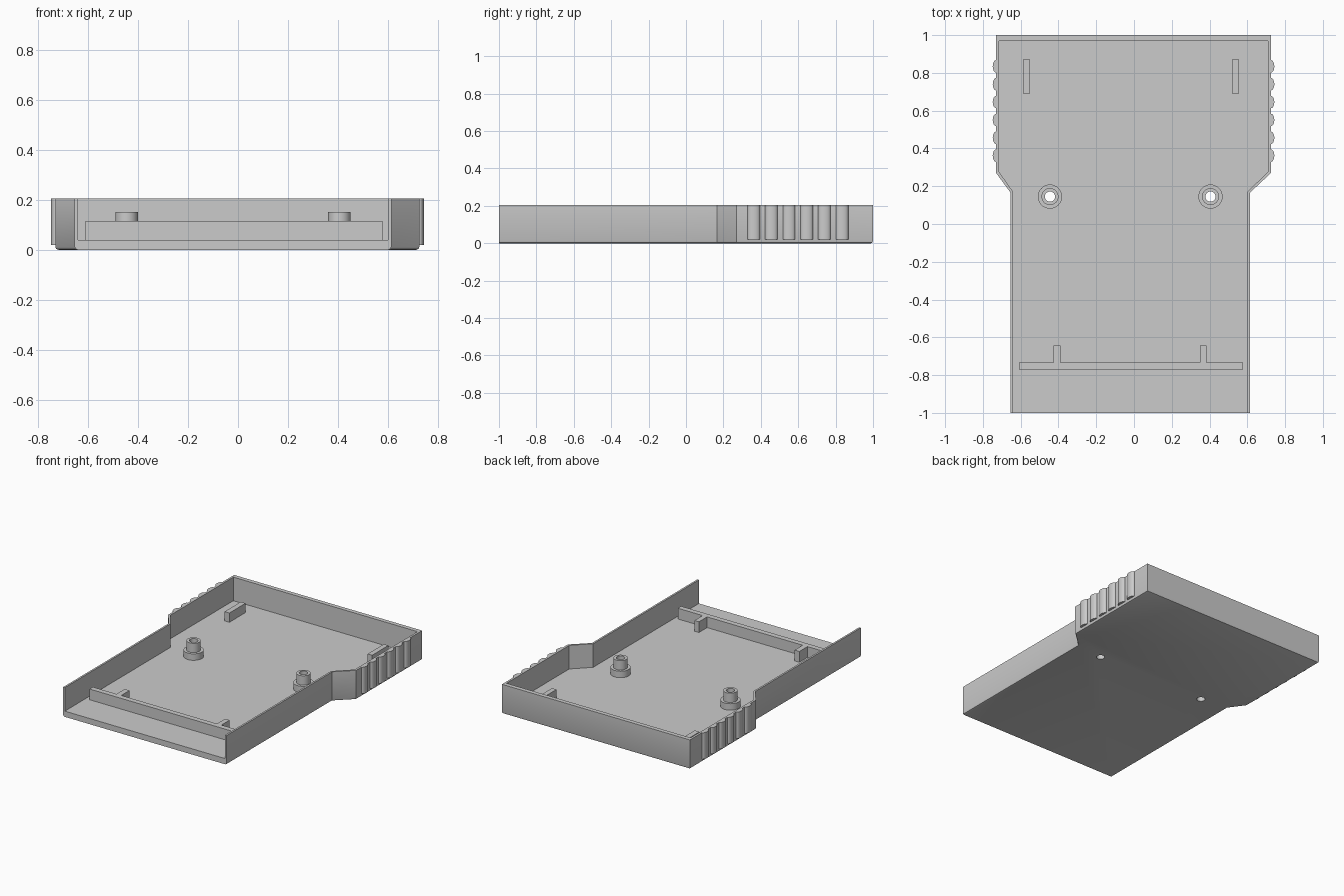
import bpy
import bmesh
import math

cube = bpy.data.objects.get("Cube")
if cube:
    bpy.data.objects.remove(cube, do_unlink=True)

FLOOR, TOP = 0.04, 0.205
BOSSES = {"left": (0.405, 0.145), "right": (-0.445, 0.145)}

grey = bpy.data.materials.new("grey plastic")
grey.use_nodes = True
colour = (0.6, 0.6, 0.6, 1)
grey.diffuse_color = colour
grey.node_tree.nodes["Principled BSDF"].inputs["Base Color"].default_value = colour


def finish(name, bm):
    bmesh.ops.recalc_face_normals(bm, faces=bm.faces)
    mesh = bpy.data.meshes.new(name)
    bm.to_mesh(mesh)
    bm.free()
    mesh.materials.append(grey)
    obj = bpy.data.objects.new(name, mesh)
    bpy.context.collection.objects.link(obj)
    return obj


def smooth(obj):
    bpy.ops.object.select_all(action="DESELECT")
    obj.select_set(True)
    bpy.context.view_layer.objects.active = obj
    bpy.ops.object.shade_smooth_by_angle(angle=math.radians(35))


def prism(name, outline, z0, z1, bevel=0):
    """Extrude an outline upward, optionally chamfering its bottom rim except at the open front."""
    bm = bmesh.new()
    base = bm.faces.new([bm.verts.new((x, y, z0)) for x, y in outline])
    rim = list(base.edges)
    top = bmesh.ops.extrude_face_region(bm, geom=[base], use_keep_orig=True)["geom"]
    verts = [v for v in top if isinstance(v, bmesh.types.BMVert)]
    bmesh.ops.translate(bm, verts=verts, vec=(0, 0, z1 - z0))
    if bevel:
        edges = [e for e in rim if any(v.co.y > -0.99 for v in e.verts)]
        bmesh.ops.bevel(bm, geom=edges, offset=bevel, segments=2,
                        profile=0.5, affect="EDGES")
    return finish(name, bm)


def box(name, x0, x1, y0, y1, z1):
    return prism(name, [(x0, y0), (x1, y0), (x1, y1), (x0, y1)], FLOOR - 0.005, z1)


def circle(cx, cy, r, n=32):
    return [(cx + r * math.cos(math.tau * i / n), cy + r * math.sin(math.tau * i / n))
            for i in range(n)]


def cut(target, cutter):
    mod = target.modifiers.new("cut", "BOOLEAN")
    mod.operation = "DIFFERENCE"
    mod.solver = "EXACT"
    mod.object = cutter
    bpy.context.view_layer.objects.active = target
    bpy.ops.object.modifier_apply(modifier=mod.name)
    bpy.data.objects.remove(cutter, do_unlink=True)


# Open-fronted tray with a wide rear section and a narrower neck
tray = prism("tray", [(-0.653, -1), (0.613, -1), (0.613, 0.165), (0.725, 0.27),
                      (0.725, 1), (-0.73, 1), (-0.73, 0.27), (-0.653, 0.165)],
             0, TOP, bevel=0.012)
cut(tray, prism("cavity", [(-0.64, -1.1), (0.6, -1.1), (0.6, 0.17), (0.71, 0.277),
                           (0.71, 0.97), (-0.715, 0.97), (-0.715, 0.277), (-0.64, 0.17)],
                FLOOR, 0.3))
for x, y in BOSSES.values():
    cut(tray, prism("screw_hole", circle(x, y, 0.027), -0.1, 0.3))
smooth(tray)

# Stepped hollow screw bosses, lathed around their axis
for side, (x, y) in BOSSES.items():
    bm = bmesh.new()
    profile = [(0.027, FLOOR), (0.064, FLOOR), (0.064, 0.085),
               (0.045, 0.085), (0.045, 0.15), (0.027, 0.15)]
    pts = [bm.verts.new((x + r, y, z)) for r, z in profile]
    edges = [bm.edges.new((pts[i], pts[(i + 1) % len(pts)])) for i in range(len(pts))]
    bmesh.ops.spin(bm, geom=pts + edges, cent=(x, y, 0), axis=(0, 0, 1),
                   angle=math.tau, steps=32)
    bmesh.ops.remove_doubles(bm, verts=bm.verts, dist=0.0001)
    smooth(finish(side + "_screw_boss", bm))

# Front cross rib with two short braces behind it
box("cross_rib", -0.61, 0.577, -0.77, -0.733, 0.115)
box("right_rib_brace", -0.427, -0.39, -0.735, -0.643, 0.115)
box("left_rib_brace", 0.35, 0.385, -0.735, -0.643, 0.115)

# Rear support blocks
box("right_rear_block", -0.587, -0.55, 0.69, 0.87, 0.105)
box("left_rear_block", 0.52, 0.555, 0.69, 0.87, 0.105)

# Rounded grip ridges on both sides of the rear section
for side, wall, sign in (("left", 0.725, 1), ("right", -0.73, -1)):
    for i in range(6):
        cy = 0.362 + 0.0945 * i
        arc = [(wall + sign * 0.018 * math.sin(math.pi * k / 10),
                cy - 0.033 * math.cos(math.pi * k / 10)) for k in range(11)]
        inner = wall - sign * 0.005
        outline = [(inner, cy - 0.033)] + arc + [(inner, cy + 0.033)]
        smooth(prism(f"{side}_grip_ridge_{i + 1}", outline, 0.02, TOP))
